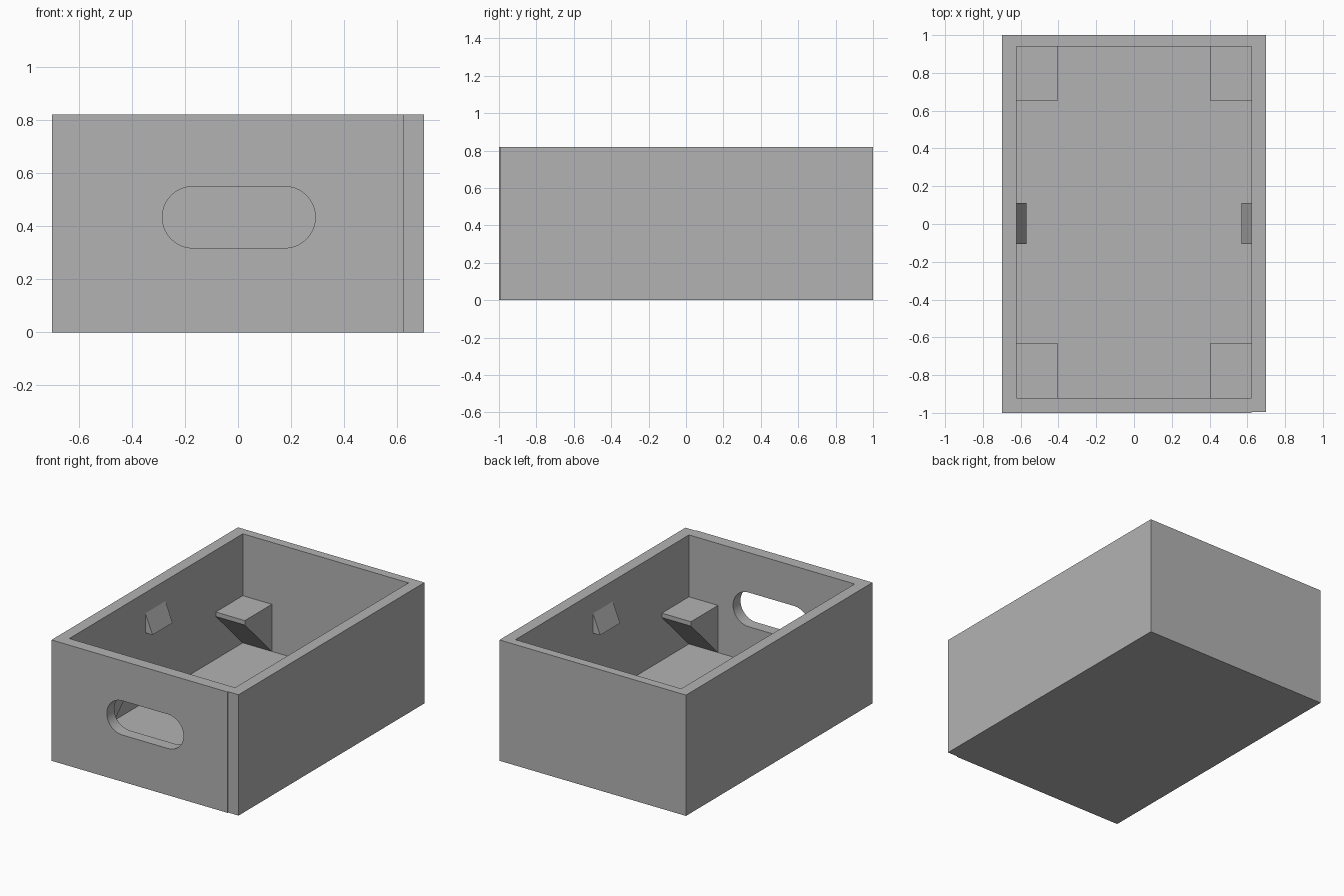
import bpy
import bmesh
import math
from mathutils import Vector

if "Cube" in bpy.data.objects:
    bpy.data.objects.remove(bpy.data.objects["Cube"], do_unlink=True)

# Single plain grey
grey = bpy.data.materials.new("plain grey")
grey.use_nodes = True
GREY = (0.45, 0.45, 0.45, 1)
grey.diffuse_color = GREY
grey.node_tree.nodes["Principled BSDF"].inputs["Base Color"].default_value = GREY


def prism(name, outline, sweep):
    """Closed solid made by sweeping a flat outline of 3D points."""
    bm = bmesh.new()
    face = bm.faces.new([bm.verts.new(p) for p in outline])
    swept = bmesh.ops.extrude_face_region(bm, geom=[face])["geom"]
    moved = [g for g in swept if isinstance(g, bmesh.types.BMVert)]
    bmesh.ops.translate(bm, verts=moved, vec=Vector(sweep))
    bmesh.ops.recalc_face_normals(bm, faces=bm.faces)
    mesh = bpy.data.meshes.new(name)
    bm.to_mesh(mesh)
    bm.free()
    obj = bpy.data.objects.new(name, mesh)
    bpy.context.collection.objects.link(obj)
    mesh.materials.append(grey)
    return obj


def cut(target, cutter):
    cutter.hide_render = True
    mod = target.modifiers.new("cut", 'BOOLEAN')
    mod.operation = 'DIFFERENCE'
    mod.solver = 'EXACT'
    mod.object = cutter
    bpy.context.view_layer.objects.active = target
    bpy.ops.object.modifier_apply(modifier=mod.name)
    bpy.data.objects.remove(cutter, do_unlink=True)


HALF_X, HALF_Y, HEIGHT = 0.7, 1.0, 0.82
IN_X, IN_FRONT, IN_BACK, FLOOR = 0.622, -0.92, 0.94, 0.08
STEP = 0.006  # the front panel stands slightly proud of one side wall

# Box body with the shallow step in its front
plan = [(-HALF_X, -HALF_Y), (IN_X, -HALF_Y), (IN_X, -HALF_Y + STEP),
        (HALF_X, -HALF_Y + STEP), (HALF_X, HALF_Y), (-HALF_X, HALF_Y)]
box = prism("box", [(x, y, 0) for x, y in plan], (0, 0, HEIGHT))

# Hollow inside
inside = [(-IN_X, IN_FRONT), (IN_X, IN_FRONT), (IN_X, IN_BACK), (-IN_X, IN_BACK)]
cut(box, prism("cavity_cutter", [(x, y, FLOOR) for x, y in inside], (0, 0, 1)))

# Rounded hand slot through the front wall
R, SLOT_X, SLOT_Z, SEG = 0.116, 0.172, 0.433, 20
slot = []
for side, start in ((1, -math.pi / 2), (-1, math.pi / 2)):
    for i in range(SEG + 1):
        a = start + math.pi * i / SEG
        slot.append((side * SLOT_X + R * math.cos(a) + 0.003, -1.1, SLOT_Z + R * math.sin(a)))
cut(box, prism("slot_cutter", slot, (0, 0.3, 0)))

# Corner brackets: flat shelf, thin lip, slope running down to the end wall
SHELF, LIP, DEPTH, WIDTH = 0.40, 0.03, 0.29, 0.218
for end, wall, inward in (("front", IN_FRONT, 1), ("back", IN_BACK, -1)):
    edge = wall + inward * DEPTH
    profile = [(wall, FLOOR), (wall, SHELF), (edge, SHELF), (edge, SHELF - LIP)]
    for side, x in (("right", -IN_X), ("left", IN_X - WIDTH)):
        prism(f"{end}_{side}_bracket", [(x, y, z) for y, z in profile], (WIDTH, 0, 0))

# Wedge catches halfway along the side walls
for side, s in (("right", -1), ("left", 1)):
    profile = [(IN_X, 0.68), (IN_X, 0.547), (IN_X - 0.054, 0.547)]
    prism(f"{side}_catch", [(s * x, -0.105, z) for x, z in profile], (0, 0.215, 0))

# Smooth the slot ends, keep everything else crisp
bpy.ops.object.select_all(action='DESELECT')
box.select_set(True)
bpy.context.view_layer.objects.active = box
bpy.ops.object.shade_smooth_by_angle(angle=math.radians(30))
